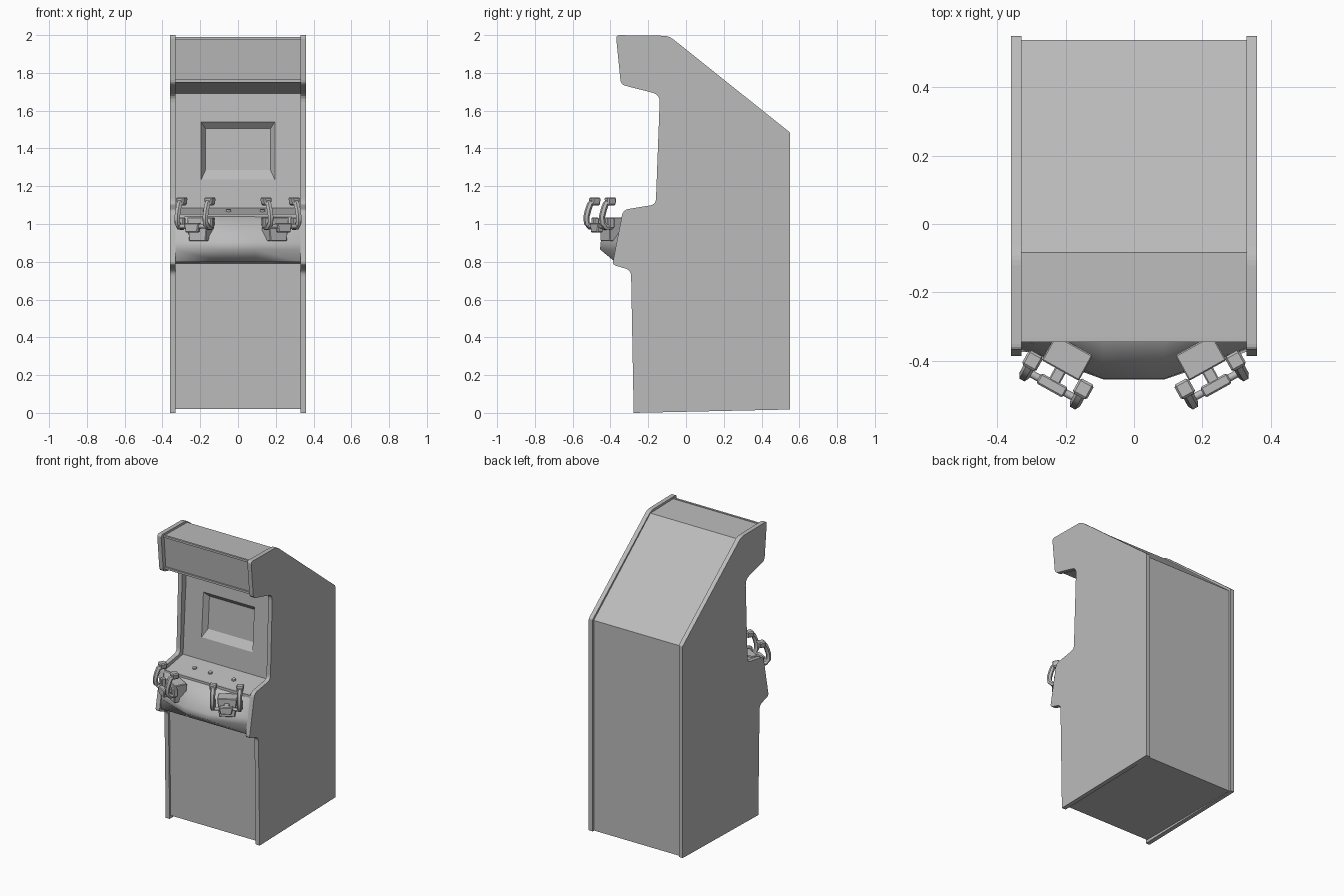
import bpy, bmesh, math
from mathutils import Matrix, Vector

if "Cube" in bpy.data.objects:
    bpy.data.objects.remove(bpy.data.objects["Cube"])

grey = bpy.data.materials.new("cabinet_grey")
grey.diffuse_color = (0.5, 0.5, 0.5, 1)
grey.use_nodes = True
grey.node_tree.nodes["Principled BSDF"].inputs["Base Color"].default_value = grey.diffuse_color


def add_object(name, bm, matrix=None, smooth=None):
    bmesh.ops.recalc_face_normals(bm, faces=bm.faces)
    me = bpy.data.meshes.new(name)
    bm.to_mesh(me)
    bm.free()
    me.materials.append(grey)
    ob = bpy.data.objects.new(name, me)
    bpy.context.collection.objects.link(ob)
    if matrix is not None:
        ob.matrix_world = matrix
    if smooth:
        select(ob)
        bpy.ops.object.shade_smooth_by_angle(angle=math.radians(smooth))
    return ob


def select(ob):
    bpy.ops.object.select_all(action='DESELECT')
    ob.select_set(True)
    bpy.context.view_layer.objects.active = ob


def rounded(points, steps=4):
    """Points are (y, z, radius); corners become short quadratic arcs."""
    out = []
    for i, (y, z, r) in enumerate(points):
        c = Vector((y, z))
        if r == 0:
            out.append(c)
            continue
        p = Vector(points[i - 1][:2])
        n = Vector(points[(i + 1) % len(points)][:2])
        a, b = c + (p - c).normalized() * r, c + (n - c).normalized() * r
        for k in range(steps + 1):
            t = k / steps
            out.append(a * (1 - t) ** 2 + c * 2 * t * (1 - t) + b * t * t)
    return out


def prism(profile, x0, x1):
    bm = bmesh.new()
    rings = [[bm.verts.new((x, y, z)) for y, z in profile] for x in (x0, x1)]
    bm.faces.new(rings[0])
    bm.faces.new(rings[1][::-1])
    walls = []
    for i in range(len(profile)):
        j = (i + 1) % len(profile)
        walls.append(bm.faces.new((rings[0][i], rings[0][j], rings[1][j], rings[1][i])))
    return bm, walls


def box(name, centre, size, matrix=None, bevel=0.0, taper=1.0):
    bm = bmesh.new()
    bmesh.ops.create_cube(bm, size=1)
    for v in bm.verts:
        k = taper if v.co.z < 0 else 1
        v.co = Vector(centre) + Vector((v.co.x * size[0] * k, v.co.y * size[1], v.co.z * size[2]))
    if bevel:
        bmesh.ops.bevel(bm, geom=bm.edges[:], offset=bevel, segments=1, affect='EDGES')
    return add_object(name, bm, matrix)


def rod(name, a, b, radius, matrix=None, sides=12):
    a, b = Vector(a), Vector(b)
    bm = bmesh.new()
    turn = (b - a).to_track_quat('Z', 'Y').to_matrix().to_4x4()
    bmesh.ops.create_cone(bm, cap_ends=True, segments=sides, radius1=radius, radius2=radius,
                          depth=(b - a).length, matrix=Matrix.Translation((a + b) / 2) @ turn)
    return add_object(name, bm, matrix, 40)


# Side panels
side = rounded([(-0.371, 2.0, 0.02), (-0.09, 1.996, 0.03), (0.55, 1.485, 0.006),
                (0.55, 0.018, 0), (-0.277, 0.0, 0), (-0.291, 0.755, 0.03),
                (-0.39, 0.785, 0.02), (-0.333, 1.075, 0.03), (-0.16, 1.103, 0.03),
                (-0.138, 1.685, 0.04), (-0.345, 1.738, 0.025)])
for s, label in ((-1, "left"), (1, "right")):
    bm, _ = prism(side, s * 0.33, s * 0.36)
    add_object(label + "_side_panel", bm)

# Cabinet body between the panels, with a sunken screen in the bezel face
body = [(-0.338, 1.985), (-0.083, 1.98), (0.538, 1.475), (0.538, 0.02), (-0.266, 0.02),
        (-0.277, 0.79), (-0.372, 0.80), (-0.327, 1.05), (-0.13, 1.085), (-0.09, 1.69),
        (-0.318, 1.75)]
bm, walls = prism(body, -0.331, 0.331)
bmesh.ops.delete(bm, geom=[walls[8]], context='FACES_ONLY')


def bezel_ring(w, z0, z1, depth):
    def y(z):
        return -0.13 + 0.04 * (z - 1.085) / 0.605 + depth
    return [bm.verts.new((x, y(z), z)) for x, z in ((-w, z0), (w, z0), (w, z1), (-w, z1))]


rings = [bezel_ring(0.331, 1.085, 1.69, 0), bezel_ring(0.195, 1.235, 1.54, 0),
         bezel_ring(0.172, 1.285, 1.505, 0.035)]
for a, b in zip(rings, rings[1:]):
    for i in range(4):
        j = (i + 1) % 4
        bm.faces.new((a[i], a[j], b[j], b[i]))
bm.faces.new(rings[2])
bmesh.ops.remove_doubles(bm, verts=bm.verts, dist=0.0001)
add_object("cabinet_body", bm)

# Trim strips around the marquee and along the control deck
box("marquee_top_trim", (0, -0.338, 1.982), (0.66, 0.014, 0.014))
box("marquee_bottom_trim", (0, -0.322, 1.757), (0.66, 0.016, 0.014))
box("deck_front_lip", (0, -0.328, 1.045), (0.66, 0.016, 0.018))

# Faceted bulging control front
rows = [(1.04, -0.335, -0.335), (0.905, -0.362, -0.452),
        (0.865, -0.368, -0.455), (0.80, -0.374, -0.376)]
bm = bmesh.new()
grid = [[bm.verts.new((x, end if abs(x) > 0.2 else mid, z)) for x in (-0.33, -0.09, 0.09, 0.33)]
        for z, end, mid in rows]
for a, b in zip(grid, grid[1:]):
    for i in range(3):
        bm.faces.new((a[i], b[i], b[i + 1], a[i + 1]))
back = [bm.verts.new((x, -0.28, z)) for x, z in ((-0.33, 1.04), (0.33, 1.04), (0.33, 0.80), (-0.33, 0.80))]
bm.faces.new(grid[0] + [back[1], back[0]])
bm.faces.new(grid[-1][::-1] + [back[3], back[2]])
bm.faces.new(back)
bm.faces.new([r[0] for r in grid] + [back[3], back[0]])
bm.faces.new([r[-1] for r in grid] + [back[2], back[1]])
add_object("control_front", bm, None, 50)

# Deck buttons
for i, x in enumerate((-0.17, -0.05, 0.13)):
    rod("deck_button_%d" % (i + 1), (x, -0.23, 1.06), (x, -0.232, 1.077), 0.014)

# Two mirrored steering yokes, each with a mount, crossbar and two curved grips
for s, label in ((-1, "left"), (1, "right")):
    m = Matrix.Translation((s * 0.222, -0.44, 0)) @ Matrix.Rotation(s * math.radians(29), 4, 'Z')
    box(label + "_yoke_mount", (0, 0.055, 0.972), (0.125, 0.085, 0.125), m, 0.004, 0.8)
    box(label + "_yoke_stem", (0, -0.005, 0.985), (0.035, 0.06, 0.035), m, 0.004)
    box(label + "_yoke_hub", (0, -0.037, 0.98), (0.09, 0.034, 0.05), m, 0.005, 0.8)
    rod(label + "_yoke_crossbar", (-0.085, -0.037, 0.988), (0.085, -0.037, 0.988), 0.011, m)
    for g, u in (("left", -0.085), ("right", 0.085)):
        name = "%s_yoke_%s_grip" % (label, g)
        box(name + "_head", (u, -0.002, 1.12), (0.05, 0.05, 0.042), m, 0.007, 0.75)
        box(name + "_foot", (u, 0.0, 1.005), (0.034, 0.032, 0.06), m, 0.006)
        cu = bpy.data.curves.new(name, 'CURVE')
        cu.dimensions = '3D'
        cu.bevel_depth = 0.0165
        cu.bevel_resolution = 1
        cu.use_fill_caps = True
        path = [(-0.005, 1.122), (-0.03, 1.105), (-0.042, 1.075), (-0.052, 1.04),
                (-0.05, 1.005), (-0.03, 0.985), (0.005, 0.983)]
        sp = cu.splines.new('POLY')
        sp.points.add(len(path) - 1)
        for p, (y, z) in zip(sp.points, path):
            p.co = (u, y, z, 1)
        cu.materials.append(grey)
        ob = bpy.data.objects.new(name, cu)
        bpy.context.collection.objects.link(ob)
        ob.matrix_world = m
        select(ob)
        bpy.ops.object.convert(target='MESH')
        bpy.ops.object.shade_smooth_by_angle(angle=math.radians(50))
